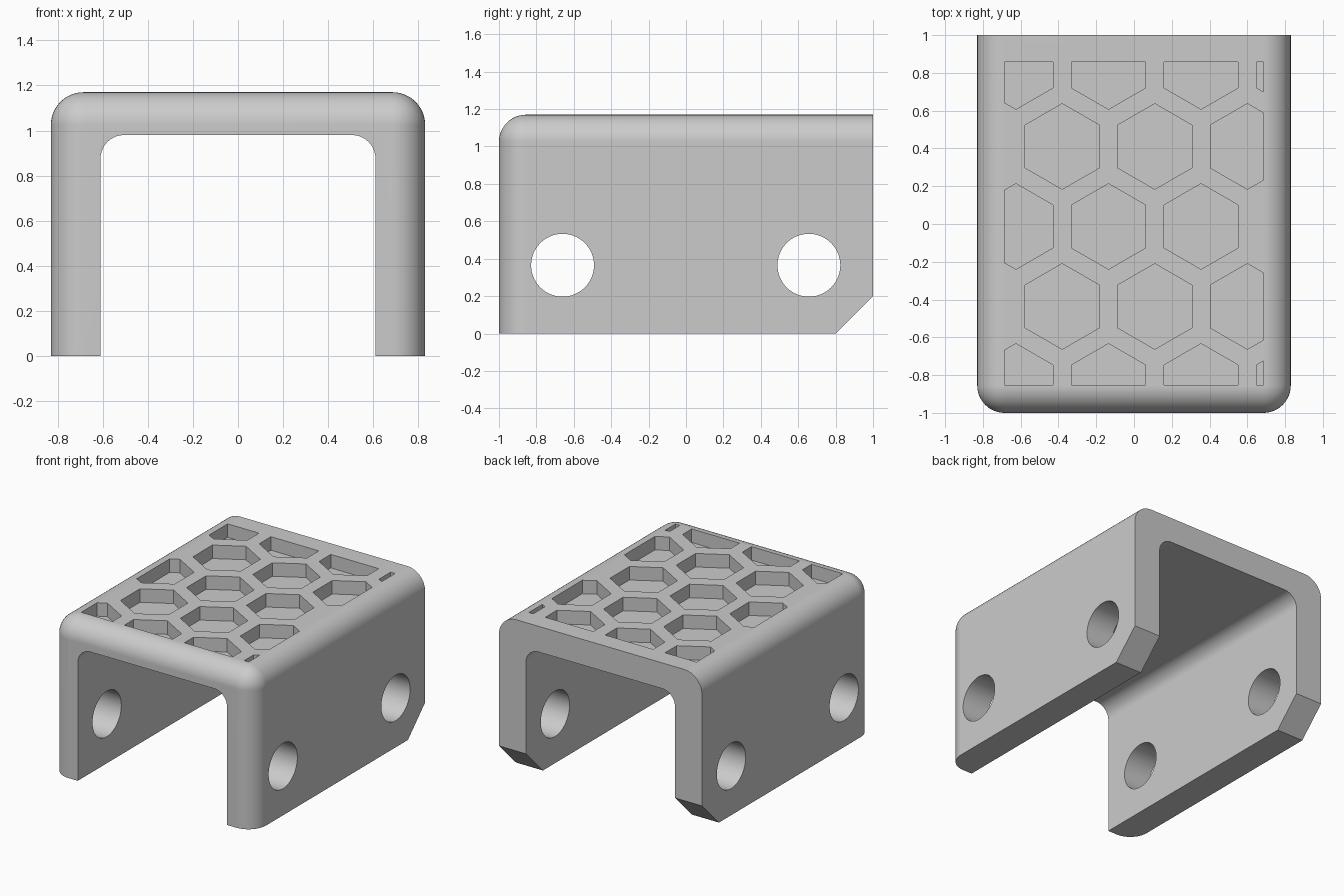
import bpy, bmesh, math
from mathutils import Vector, Matrix

cube = bpy.data.objects.get("Cube")
if cube:
    bpy.data.objects.remove(cube, do_unlink=True)

HALF_W, TOP, ROUND = 0.83, 1.17, 0.145
INNER_W, INNER_TOP, INNER_ROUND = 0.61, 0.98, 0.105
POCKET_DEPTH = 0.1


def make_object(name, bm):
    bmesh.ops.recalc_face_normals(bm, faces=bm.faces[:])
    mesh = bpy.data.meshes.new(name)
    bm.to_mesh(mesh)
    bm.free()
    obj = bpy.data.objects.new(name, mesh)
    bpy.context.collection.objects.link(obj)
    return obj


def extrude_faces(bm, vec):
    res = bmesh.ops.extrude_face_region(bm, geom=bm.faces[:], use_keep_orig=True)
    moved = [g for g in res["geom"] if isinstance(g, bmesh.types.BMVert)]
    bmesh.ops.translate(bm, verts=moved, vec=vec)


def prism(points, vec):
    bm = bmesh.new()
    bm.faces.new([bm.verts.new(p) for p in points])
    extrude_faces(bm, vec)
    bmesh.ops.recalc_face_normals(bm, faces=bm.faces[:])
    return bm


def bevel_edges(bm, test, radius, segments):
    edges = [e for e in bm.edges if test(*(v.co for v in e.verts))]
    bmesh.ops.bevel(bm, geom=edges, offset=radius, offset_type='OFFSET',
                    segments=segments, profile=0.5, affect='EDGES')


# Outer shell: side outline with chamfered rear foot, rounded top and front
outline = [(-1, 0), (0.8, 0), (1, 0.2), (1, TOP), (-1, TOP)]
bm = prism([(-HALF_W, y, z) for y, z in outline], (2 * HALF_W, 0, 0))


def outer_round(a, b):
    m = (a + b) / 2
    at_top, at_front, at_side = m.z > TOP - .01, m.y < -.99, abs(m.x) > HALF_W - .01
    return at_top + at_front + at_side == 2 and (at_front or (at_top and at_side)) and m.z > 0.01 \
        and not (at_top and m.y > 0.99)


bevel_edges(bm, outer_round, ROUND, 12)
cover = make_object("channel_cover", bm)

# Channel running front to back with rounded upper corners
channel = [(-INNER_W, -0.5), (INNER_W, -0.5), (INNER_W, INNER_TOP), (-INNER_W, INNER_TOP)]
bm = prism([(x, -1.5, z) for x, z in channel], (0, 3, 0))
bevel_edges(bm, lambda a, b: min(a.z, b.z) > 0.9 and abs(a.y - b.y) > 1, INNER_ROUND, 10)
cutters = [make_object("channel_cutter", bm)]

# Bolt holes through both side walls
bm = bmesh.new()
for y in (-0.66, 0.657):
    bmesh.ops.create_cone(bm, cap_ends=True, segments=64, radius1=0.168, radius2=0.168, depth=3,
                          matrix=Matrix.Translation((0, y, 0.365)) @ Matrix.Rotation(math.pi / 2, 4, 'Y'))
cutters.append(make_object("bolt_hole_cutter", bm))

# Honeycomb pockets, trimmed to a rectangle
bm = bmesh.new()
for row in range(-2, 3):
    y = -0.013 + 0.4235 * row
    start = -0.38 if row % 2 else -0.625
    for col in range(4 if abs(row) == 2 else 3):
        cx = start + 0.49 * col
        bm.faces.new([bm.verts.new((cx + 0.2265 * math.sin(i * math.pi / 3),
                                    y + 0.2265 * math.cos(i * math.pi / 3),
                                    TOP - POCKET_DEPTH)) for i in range(6)])
for co, normal in (((0.685, 0, 0), (1, 0, 0)), ((-0.685, 0, 0), (-1, 0, 0)),
                   ((0, 0.857, 0), (0, 1, 0)), ((0, -0.853, 0), (0, -1, 0))):
    bmesh.ops.bisect_plane(bm, geom=bm.verts[:] + bm.edges[:] + bm.faces[:],
                           plane_co=Vector(co), plane_no=Vector(normal), clear_outer=True)
extrude_faces(bm, (0, 0, 0.3))
cutters.append(make_object("honeycomb_cutter", bm))

# Cut everything out of the shell
bpy.ops.object.select_all(action='DESELECT')
bpy.context.view_layer.objects.active = cover
cover.select_set(True)
for cutter in cutters:
    cutter.hide_render = True
    mod = cover.modifiers.new(cutter.name, 'BOOLEAN')
    mod.operation, mod.solver, mod.object = 'DIFFERENCE', 'EXACT', cutter
    bpy.ops.object.modifier_apply(modifier=mod.name)
    bpy.data.objects.remove(cutter, do_unlink=True)

# Plain grey finish
grey = bpy.data.materials.new("plain_grey")
grey.use_nodes = True
colour = (0.6, 0.6, 0.6, 1)
grey.diffuse_color = colour
grey.node_tree.nodes["Principled BSDF"].inputs["Base Color"].default_value = colour
cover.data.materials.clear()
cover.data.materials.append(grey)

bpy.ops.object.shade_smooth_by_angle(angle=math.radians(30))
weighted = cover.modifiers.new("even_normals", 'WEIGHTED_NORMAL')
weighted.keep_sharp = True
